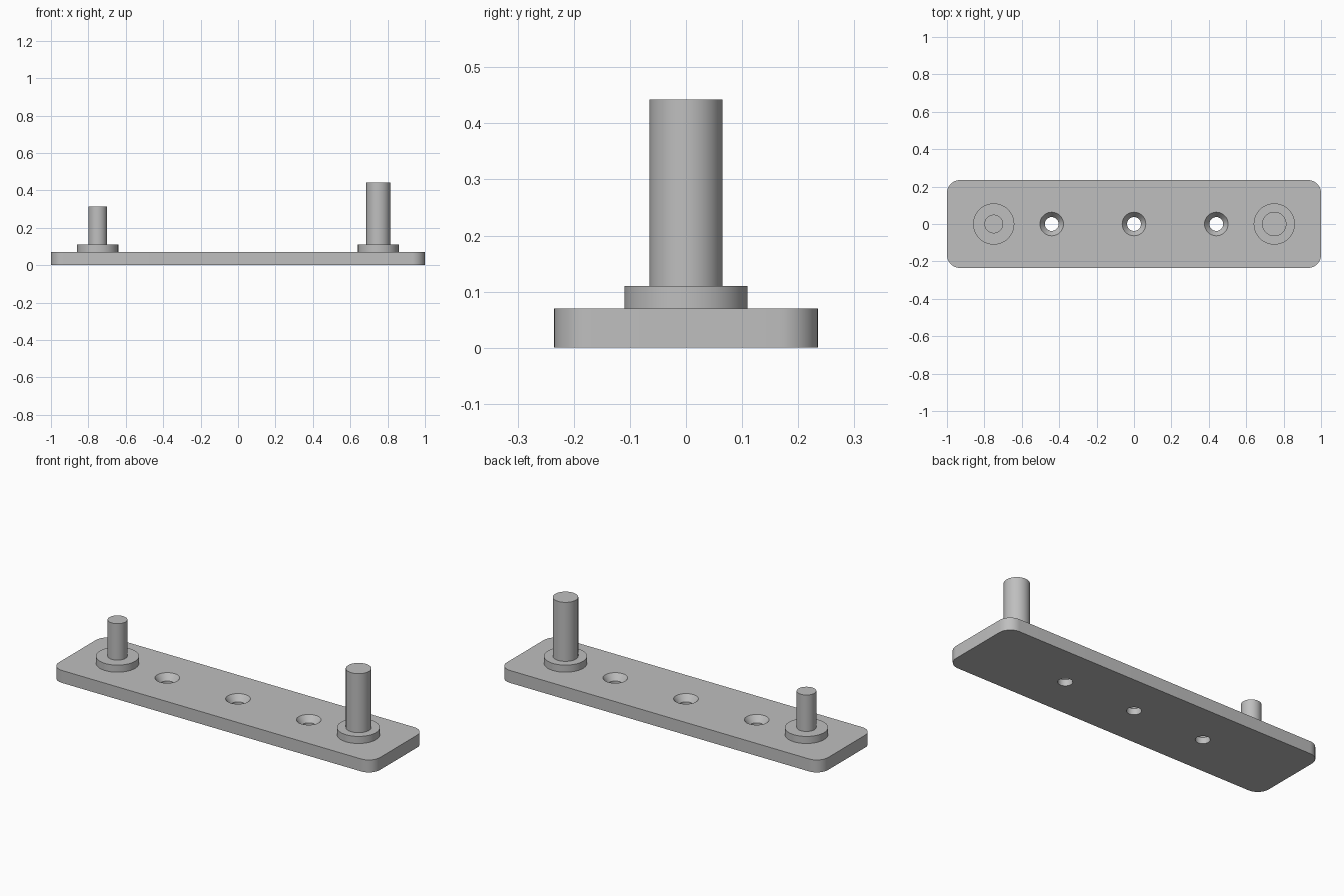
import bpy
import bmesh
import math

if "Cube" in bpy.data.objects:
    bpy.data.objects.remove(bpy.data.objects["Cube"], do_unlink=True)

# One plain steel grey for the whole model
steel = bpy.data.materials.new("steel_grey")
steel.use_nodes = True
color = (0.52, 0.52, 0.52, 1)
steel.diffuse_color = color
steel.node_tree.nodes["Principled BSDF"].inputs["Base Color"].default_value = color

LENGTH, WIDTH, THICK, CORNER = 2.0, 0.47, 0.07, 0.07


def finish(name, bm):
    bmesh.ops.recalc_face_normals(bm, faces=bm.faces)
    mesh = bpy.data.meshes.new(name)
    bm.to_mesh(mesh)
    bm.free()
    mesh.materials.append(steel)
    obj = bpy.data.objects.new(name, mesh)
    bpy.context.collection.objects.link(obj)
    return obj


def smooth(obj):
    bpy.ops.object.select_all(action='DESELECT')
    obj.select_set(True)
    bpy.context.view_layer.objects.active = obj
    bpy.ops.object.shade_smooth_by_angle(angle=math.radians(30))


def turned(name, x, profile, steps=64):
    """Capped round solid from (radius, height) pairs, bottom to top."""
    bm = bmesh.new()
    rings = []
    for r, z in profile:
        angles = [math.tau * i / steps for i in range(steps)]
        rings.append([bm.verts.new((x + r * math.cos(a), r * math.sin(a), z)) for a in angles])
    for low, high in zip(rings, rings[1:]):
        for i in range(steps):
            j = (i + 1) % steps
            bm.faces.new((low[i], low[j], high[j], high[i]))
    bm.faces.new(rings[0])
    bm.faces.new(rings[-1])
    return finish(name, bm)


# Base plate with rounded vertical corners
bm = bmesh.new()
outline = []
for k, (sx, sy) in enumerate(((1, 1), (-1, 1), (-1, -1), (1, -1))):
    for i in range(13):
        a = math.pi / 2 * (k + i / 12)
        outline.append(bm.verts.new((sx * (LENGTH / 2 - CORNER) + CORNER * math.cos(a),
                                     sy * (WIDTH / 2 - CORNER) + CORNER * math.sin(a), 0)))
base = bm.faces.new(outline)
top = bmesh.ops.extrude_face_region(bm, geom=[base])["geom"]
bmesh.ops.translate(bm, vec=(0, 0, THICK), verts=[v for v in top if isinstance(v, bmesh.types.BMVert)])
plate = finish("base_plate", bm)

# Three countersunk screw holes
bpy.context.view_layer.objects.active = plate
for x in (-0.44, 0, 0.44):
    cutter = turned("hole_cutter", x, [(0.037, -0.02), (0.037, 0.035), (0.063, THICK), (0.063, 0.1)])
    cutter.hide_render = True
    cut = plate.modifiers.new("screw_hole", 'BOOLEAN')
    cut.operation = 'DIFFERENCE'
    cut.solver = 'EXACT'
    cut.object = cutter
    bpy.ops.object.modifier_apply(modifier=cut.name)
    bpy.data.objects.remove(cutter, do_unlink=True)
smooth(plate)

# Stepped pins: a wide collar with a narrower shaft
for name, x, radius, height in (("short_pin", -0.75, 0.05, 0.315), ("tall_pin", 0.75, 0.065, 0.442)):
    smooth(turned(name, x, [(0.11, THICK), (0.11, 0.11), (radius, 0.11), (radius, height)]))
